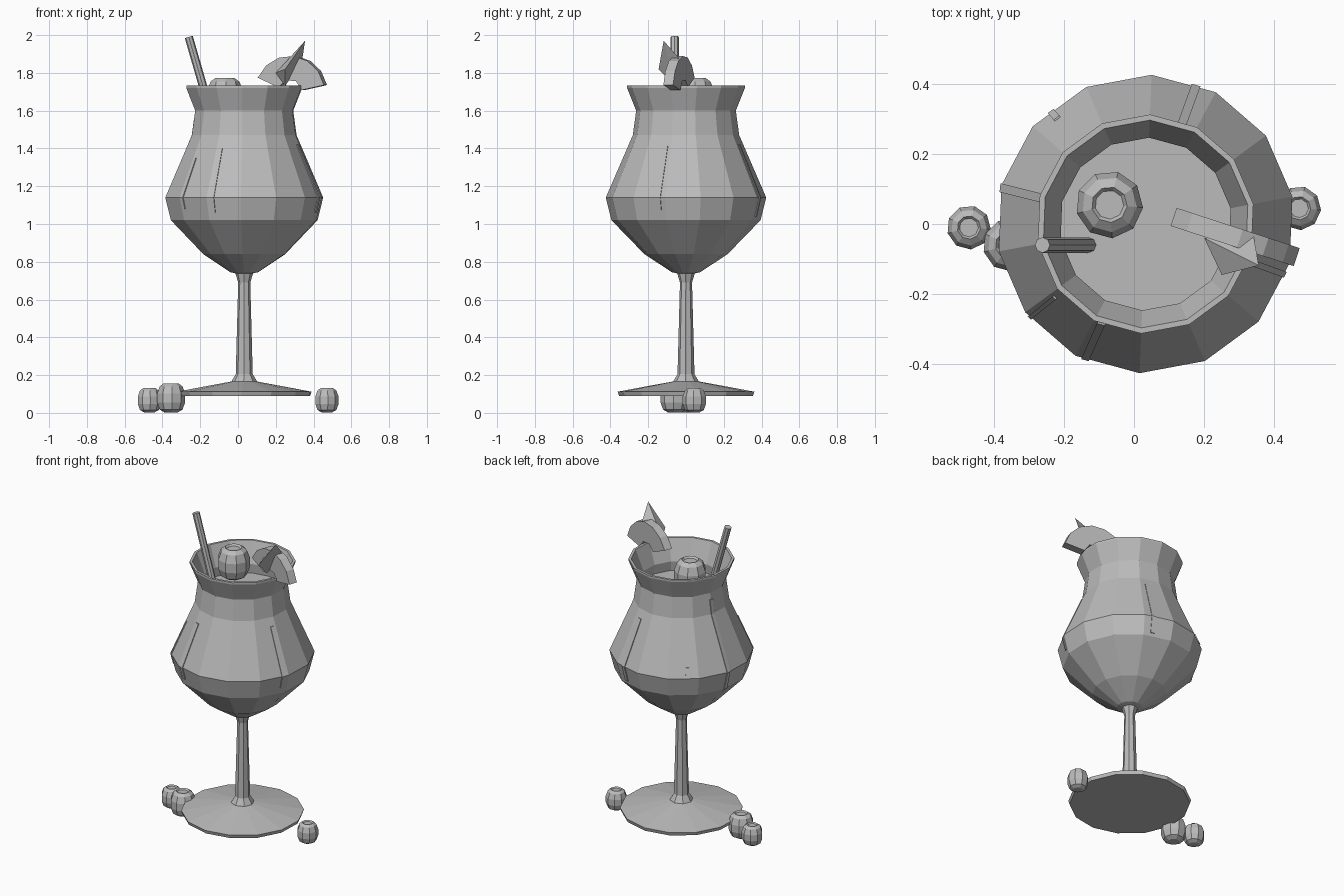
import bpy
import bmesh
from math import sin, cos, pi, radians
from mathutils import Vector

cube = bpy.data.objects.get("Cube")
if cube:
    bpy.data.objects.remove(cube)

GREY = (0.5, 0.5, 0.5, 1)
mat = bpy.data.materials.new("plain_grey")
mat.use_nodes = True
mat.diffuse_color = GREY
for node in mat.node_tree.nodes:
    if node.type == 'BSDF_PRINCIPLED':
        node.inputs["Base Color"].default_value = GREY

CX = 0.033            # glass axis
SIDES = 14
TURN = radians(87.7)  # direction of one corner of the bowl


def finish(name, bm):
    """Turn a bmesh into a flat-shaded object."""
    bmesh.ops.recalc_face_normals(bm, faces=bm.faces)
    mesh = bpy.data.meshes.new(name)
    bm.to_mesh(mesh)
    bm.free()
    mesh.materials.append(mat)
    obj = bpy.data.objects.new(name, mesh)
    bpy.context.collection.objects.link(obj)
    return obj


def lathe(name, profile, sides, centre=(CX, 0, 0), turn=TURN, scale=1):
    """Spin (radius, height) points; the two open ends are capped."""
    bm = bmesh.new()
    rings = []
    for r, z in profile:
        rings.append([bm.verts.new(Vector(centre) + scale * Vector(
            (r * cos(turn + 2 * pi * i / sides), r * sin(turn + 2 * pi * i / sides), z)))
            for i in range(sides)])
    for a, b in zip(rings, rings[1:]):
        for i in range(sides):
            j = (i + 1) % sides
            bm.faces.new((a[i], a[j], b[j], b[i]))
    bm.faces.new(rings[0])
    bm.faces.new(rings[-1])
    return finish(name, bm)


# Glass bowl: outside up to the rim, then back down the inside
outer = [(0.03, 0.735), (0.075, 0.745), (0.22, 0.84), (0.395, 1.02), (0.425, 1.14),
         (0.282, 1.47), (0.264, 1.6), (0.312, 1.72), (0.312, 1.732)]
inner = [(0.296, 1.732), (0.246, 1.6), (0.262, 1.47), (0.4, 1.14),
         (0.37, 1.03), (0.2, 0.86), (0.06, 0.77)]
lathe("glass_bowl", outer + inner, SIDES)

# Drink filling the bowl
lathe("drink", [(0.06, 0.775), (0.195, 0.865), (0.365, 1.035), (0.395, 1.14),
                (0.258, 1.47), (0.25, 1.54)], SIDES)

# Stem and foot
lathe("stem", [(0.075, 0.155), (0.045, 0.205), (0.032, 0.69), (0.05, 0.75)], 8)
lathe("foot", [(0.355, 0.09), (0.362, 0.112), (0.24, 0.135), (0.075, 0.165)], SIDES)


# Thin drips that hug the outside of the bowl
def wall_radius(z, angle):
    for (r0, z0), (r1, z1) in zip(outer, outer[1:]):
        if z0 <= z <= z1:
            r = r0 + (r1 - r0) * (z - z0) / (z1 - z0)
            break
    step = 2 * pi / SIDES
    return r * cos(step / 2) / cos((angle - TURN) % step - step / 2)


def drip(name, degrees, width, low, high):
    bm = bmesh.new()
    heights = [low] + [z for r, z in outer if low < z < high] + [high]
    angle = radians(degrees)
    rows = []
    for z in heights:
        row = []
        for side, lift in ((-1, -0.004), (-1, 0.005), (1, 0.005), (1, -0.004)):
            a = angle + side * width / 2 / wall_radius(z, angle)
            r = wall_radius(z, a) + lift
            row.append(bm.verts.new((CX + r * cos(a), r * sin(a), z)))
        rows.append(row)
    for a, b in zip(rows, rows[1:]):
        for i in range(4):
            j = (i + 1) % 4
            bm.faces.new((a[i], a[j], b[j], b[i]))
    bm.faces.new(rows[0])
    bm.faces.new(rows[-1])
    finish(name, bm)


for n, (deg, width, low, high) in enumerate([
        (166, 0.025, 1.02, 1.56), (70, 0.025, 1.04, 1.42), (246, 0.022, 1.06, 1.4),
        (219, 0.012, 1.08, 1.35), (340, 0.018, 1.06, 1.42), (130, 0.02, 1.14, 1.2)]):
    drip(f"drip_{n + 1}", deg, width, low, high)

# Cherries: one in the drink, three on the table
cherry = [(0.42, 0.88), (0.52, 1), (0.8, 0.8), (0.98, 0.3),
          (0.98, -0.3), (0.8, -0.8), (0.45, -1)]
for name, place, size in [("cherry_in_drink", (-0.07, 0.055, 1.675), 0.098),
                          ("table_cherry_1", (-0.47, -0.01, 0.067), 0.064),
                          ("table_cherry_2", (-0.355, -0.06, 0.079), 0.077),
                          ("table_cherry_3", (0.47, 0.045, 0.067), 0.064)]:
    lathe(name, cherry, 9, place, radians(75), size)

# Drinking straw leaning on the rim
straw = lathe("straw", [(0.022, 0), (0.022, 0.5)], 8, (0, 0, 0), 0)
straw.location = (-0.122, -0.06, 1.51)
straw.rotation_euler = (0, -0.281, 0)

# Citrus slice: a thick arc hung on the rim
bm = bmesh.new()
along, across = Vector((0.95, -0.31, 0)), Vector((0.31, 0.95, 0))
middle = Vector((0.282, -0.035, 1.695))
outline = [(0.195, a) for a in range(12, 157, 24)] + [(0.07, a) for a in range(156, 11, -48)]
sheets = []
for off in (-0.027, 0.027):
    sheets.append([bm.verts.new(middle + off * across + r * cos(radians(a)) * along
                                + Vector((0, 0, r * sin(radians(a))))) for r, a in outline])
for sheet in sheets:
    bm.faces.new(sheet)
for i in range(len(outline)):
    j = (i + 1) % len(outline)
    bm.faces.new((sheets[0][i], sheets[0][j], sheets[1][j], sheets[1][i]))
finish("citrus_slice", bm)

# Pointed fruit wedge in front of the slice
bm = bmesh.new()
for p in [(0.355, -0.118, 1.97), (0.34, -0.03, 1.87), (0.25, -0.145, 1.82),
          (0.2, -0.04, 1.8), (0.25, -0.06, 1.73)]:
    bm.verts.new(p)
bmesh.ops.convex_hull(bm, input=bm.verts)
finish("fruit_wedge", bm)
